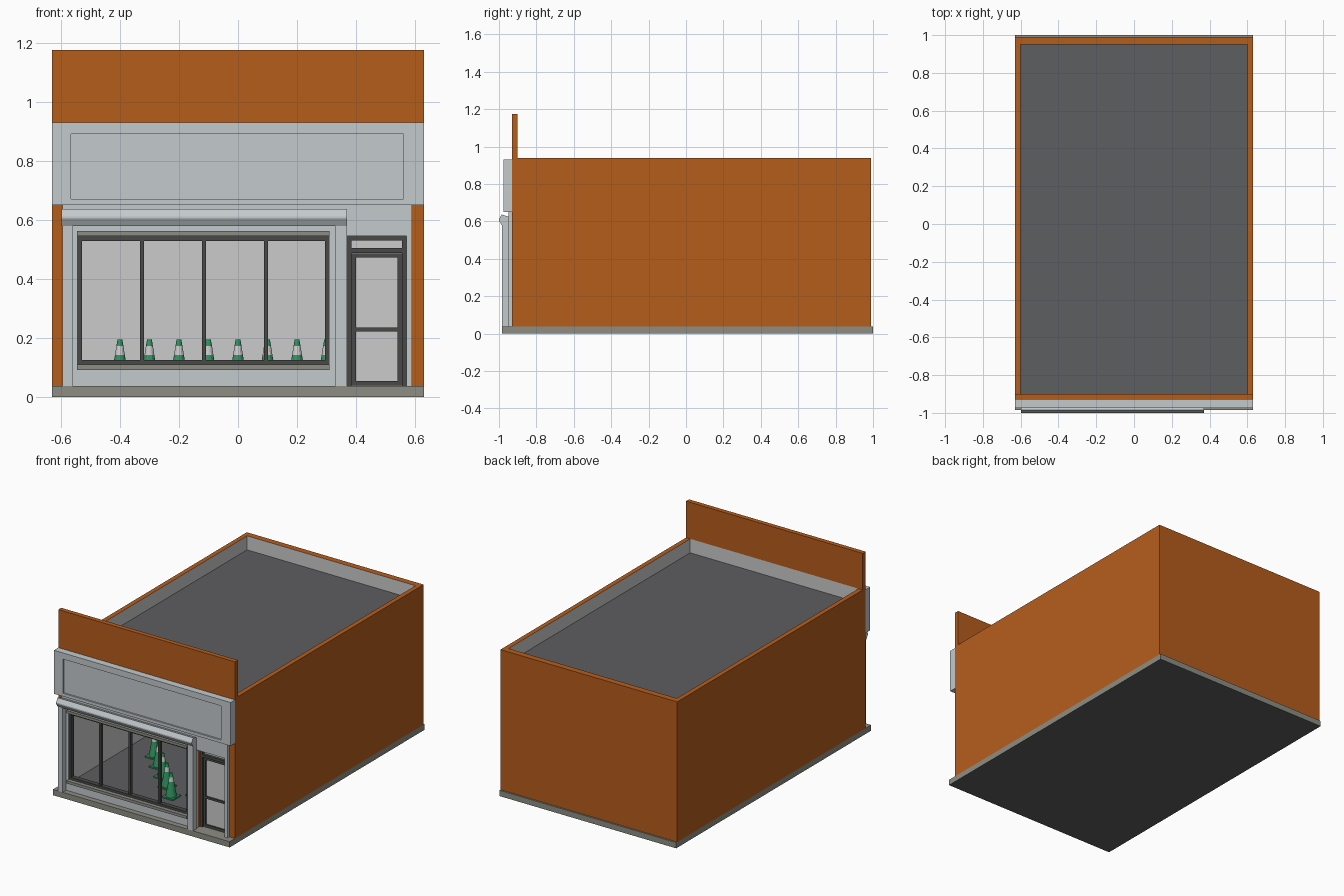
import bpy, bmesh, math
from mathutils import Vector

if "Cube" in bpy.data.objects:
    bpy.data.objects.remove(bpy.data.objects["Cube"])


def material(name, rgb):
    m = bpy.data.materials.new(name)
    m.diffuse_color = (*rgb, 1)
    m.use_nodes = True
    m.node_tree.nodes["Principled BSDF"].inputs["Base Color"].default_value = m.diffuse_color
    return m


BRICK = material("brick", (0.47, 0.11, 0.012))
TRIM = material("painted_trim", (0.55, 0.59, 0.61))
STONE = material("stone", (0.27, 0.27, 0.235))
DARK = material("dark_frame", (0.065, 0.065, 0.062))
ROOF = material("roof_felt", (0.11, 0.112, 0.118))
GREEN = material("cone_green", (0.03, 0.30, 0.12))
WHITE = material("cone_white", (0.8, 0.8, 0.78))


def finish(name, bm, mats):
    bmesh.ops.recalc_face_normals(bm, faces=bm.faces)
    me = bpy.data.meshes.new(name)
    bm.to_mesh(me)
    bm.free()
    for m in mats:
        me.materials.append(m)
    ob = bpy.data.objects.new(name, me)
    bpy.context.collection.objects.link(ob)
    return ob


def boxes(name, specs, mat=None, inner=None, inner_mat=None):
    """Boxes (x0, x1, y0, y1, z0, z1) in one mesh; faces towards `inner` take inner_mat."""
    bm = bmesh.new()
    for x0, x1, y0, y1, z0, z1 in specs:
        vs = bmesh.ops.create_cube(bm, size=1)["verts"]
        for v in vs:
            v.co = Vector((x1 if v.co.x > 0 else x0,
                           y1 if v.co.y > 0 else y0,
                           z1 if v.co.z > 0 else z0))
    bm.normal_update()
    if inner:
        for f in bm.faces:
            if f.normal.dot(Vector(inner)) > 0.9:
                f.material_index = 1
    mats = [mat] if mat else []
    if inner:
        mats = [mat, inner_mat]
    return finish(name, bm, mats)


def surround(x0, x1, z0, z1, w, y0, y1):
    """Four bars forming a rectangular frame of width w."""
    return [(x0, x0 + w, y0, y1, z0, z1), (x1 - w, x1, y0, y1, z0, z1),
            (x0 + w, x1 - w, y0, y1, z0, z0 + w), (x0 + w, x1 - w, y0, y1, z1 - w, z1)]


W, G = 0.63, 0.037          # half width, floor level
WALL_Z, PARAPET_Z = 0.94, 1.175
F0, F1 = -0.93, -0.90       # front wall faces

# ground slab and interior floor
boxes("ground_slab", [(-W, W, -0.985, 1.0, 0, G)], STONE, (0, 0, -1), ROOF)
boxes("shop_floor", [(-0.60, 0.60, F1, 0.95, G, G + 0.004)], ROOF)

# side and back walls, plastered inside
for s, side in ((-1, "left"), (1, "right")):
    xs = sorted((s * W, s * 0.60))
    boxes(side + "_wall", [(*xs, F1, 0.99, G, WALL_Z)], BRICK, (-s, 0, 0), None)
boxes("back_wall", [(-0.60, 0.60, 0.95, 0.99, G, WALL_Z)], BRICK, (0, -1, 0), None)

# front wall around the window and door openings
WX0, WX1, WZ0, WZ1 = -0.545, 0.31, 0.11, 0.545
DX0, DX1, DZ1 = 0.365, 0.57, 0.545
boxes("front_wall", [
    (-W, WX0, F0, F1, G, WZ1), (WX1, DX0, F0, F1, G, WZ1), (DX1, W, F0, F1, G, WZ1),
    (WX0, WX1, F0, F1, G, WZ0), (-W, W, F0, F1, WZ1, WALL_Z)], BRICK, (0, 1, 0), None)
boxes("front_parapet", [(-W, W, F0, F1, WALL_Z, PARAPET_Z)], BRICK)

# sunken flat roof
boxes("flat_roof", [(-0.60, 0.60, F1, 0.95, 0.82, 0.85)], ROOF, (0, 0, -1), None)

# sign board with raised border
boxes("sign_board", [(-W, W, -0.965, F0, 0.65, 0.93)], TRIM)
boxes("sign_border", [
    (-W, -0.565, -0.975, -0.965, 0.65, 0.93), (0.56, W, -0.975, -0.965, 0.65, 0.93),
    (-0.565, 0.56, -0.975, -0.965, 0.65, 0.67),
    (-0.565, 0.56, -0.975, -0.965, 0.89, 0.93)], TRIM)

# shopfront cladding with openings
P0 = -0.95
boxes("shopfront_panel", [
    (-0.595, WX0, P0, F0, G, DZ1), (WX1, DX0, P0, F0, G, DZ1),
    (DX1, 0.59, P0, F0, G, DZ1), (WX0, WX1, P0, F0, G, WZ0),
    (-0.595, 0.59, P0, F0, DZ1, 0.65)], TRIM)
boxes("shopfront_posts", [(-0.595, -0.56, -0.985, P0, G, 0.59),
                          (0.33, 0.37, -0.985, P0, G, 0.59)], TRIM)

# moulded cornice over the window, extruded along x
profile = [(P0, 0.58), (-0.985, 0.58), (-1.0, 0.605), (-1.0, 0.612), (-0.985, 0.637), (P0, 0.625)]
bm = bmesh.new()
face = bm.faces.new([bm.verts.new((-0.597, y, z)) for y, z in profile])
ext = bmesh.ops.extrude_face_region(bm, geom=[face])["geom"]
bmesh.ops.translate(bm, vec=(0.967, 0, 0),
                    verts=[e for e in ext if isinstance(e, bmesh.types.BMVert)])
finish("window_cornice", bm, [TRIM])

# window sill, head, frame and mullions
boxes("window_sill", [(WX0, WX1, -0.968, P0, 0.092, 0.11)], STONE)
boxes("window_head", [(WX0, WX1, -0.968, P0, 0.545, 0.562)], STONE)
boxes("window_frame", surround(WX0, WX1, WZ0, WZ1, 0.016, -0.945, -0.915)
      + [(x - 0.007, x + 0.007, -0.94, -0.92, WZ0 + 0.016, WZ1 - 0.016)
         for x in (-0.325, -0.115, 0.095)], DARK)

# recessed door: outer frame with transom, leaf, glazing
boxes("door_frame", [
    (DX0, 0.385, -0.91, -0.88, G, DZ1), (0.555, DX1, -0.91, -0.88, G, DZ1),
    (0.385, 0.555, -0.91, -0.88, 0.53, DZ1), (0.385, 0.555, -0.91, -0.88, 0.488, 0.505)], DARK)
boxes("door_leaf", surround(0.385, 0.555, G + 0.004, 0.486, 0.014, -0.902, -0.885)
      + [(0.399, 0.541, -0.902, -0.885, 0.222, 0.236)], DARK)
boxes("door_glazing", [(0.39, 0.55, -0.893, -0.889, 0.045, 0.48),
                       (0.385, 0.555, -0.893, -0.889, 0.505, 0.53)])


# banded cones standing on the shop floor
def cone(name, x, y, n=12):
    bm = bmesh.new()
    z0 = G + 0.004
    cube = bmesh.ops.create_cube(bm, size=1)["verts"]
    for v in cube:
        v.co = Vector((x + v.co.x * 0.08, y + v.co.y * 0.08, z0 + (v.co.z + 0.5) * 0.008))
    rings = []
    for r, z in ((0.033, z0 + 0.008), (0.0165, 0.143), (0.012, 0.172), (0.008, 0.195)):
        rings.append([bm.verts.new((x + r * math.cos(math.tau * i / n),
                                    y + r * math.sin(math.tau * i / n), z)) for i in range(n)])
    for k in range(3):
        for i in range(n):
            j = (i + 1) % n
            f = bm.faces.new((rings[k][i], rings[k][j], rings[k + 1][j], rings[k + 1][i]))
            f.material_index = 1 if k == 1 else 0
    bm.faces.new(rings[-1])
    bm.faces.new(rings[0][::-1])
    finish(name, bm, [GREEN, WHITE])


for i in range(8):
    x = -0.4 + 0.1 * i
    cone(f"cone_{i + 1}", x, -0.68 + abs(x))
